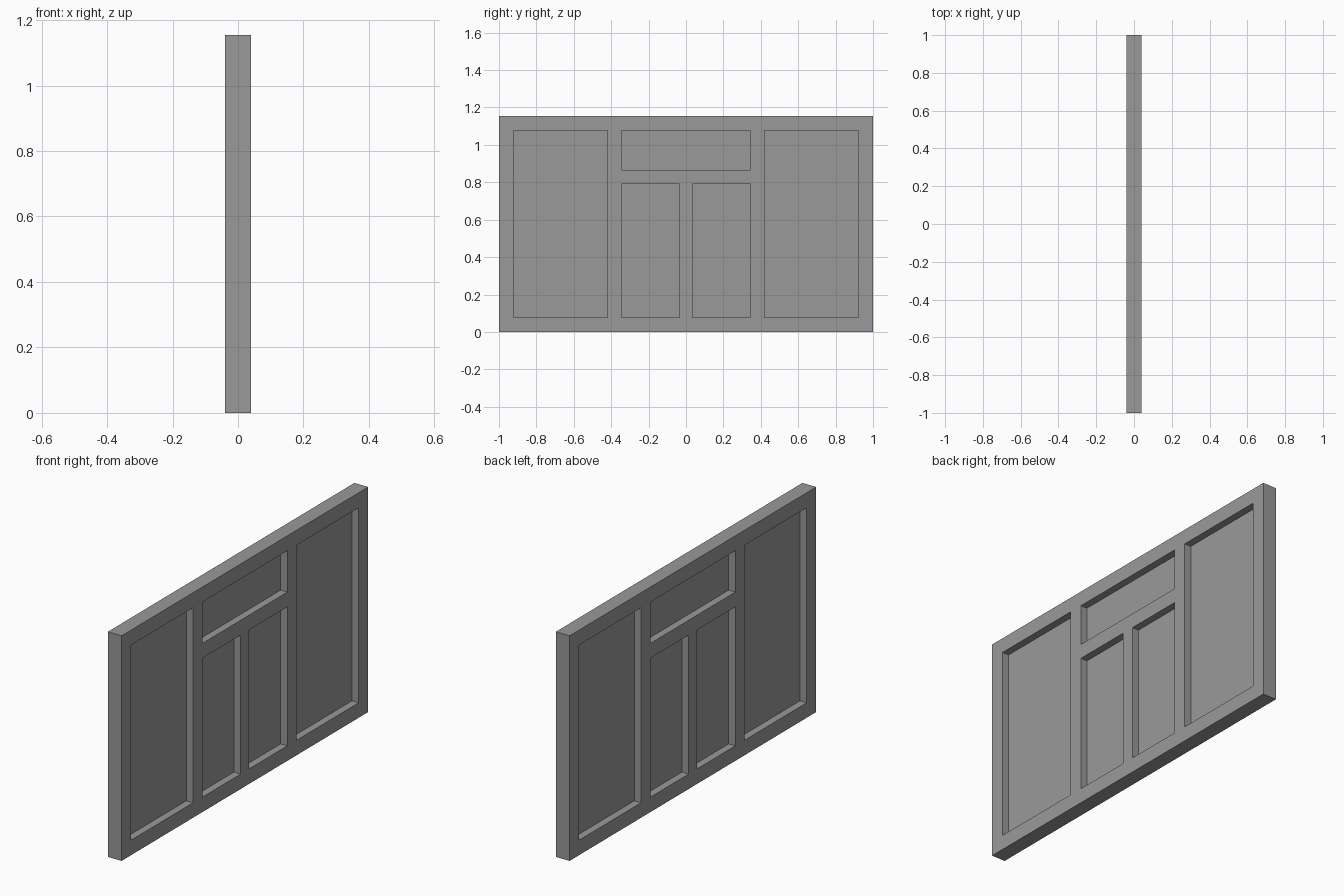
import bpy
import bmesh

cube = bpy.data.objects.get("Cube")
if cube:
    bpy.data.objects.remove(cube, do_unlink=True)

HALF_DEPTH = 0.039
HEIGHT = 1.155
PANE_HALF = 0.001

# Openings as (y0, y1, z0, z1)
OPENINGS = {
    "right_side_pane": (-0.923, -0.42, 0.077, 1.078),
    "left_side_pane": (0.42, 0.923, 0.077, 1.078),
    "top_pane": (-0.345, 0.345, 0.866, 1.078),
    "lower_right_pane": (-0.345, -0.035, 0.077, 0.79),
    "lower_left_pane": (0.035, 0.345, 0.077, 0.79),
}


def make_material(name, rgb):
    mat = bpy.data.materials.new(name)
    mat.use_nodes = True
    color = (*rgb, 1.0)
    mat.diffuse_color = color
    mat.node_tree.nodes["Principled BSDF"].inputs["Base Color"].default_value = color
    return mat


grey = make_material("mid grey", (0.32, 0.32, 0.32))


def extruded_plate(name, rects, half):
    """Flat rectangles in the yz plane, merged and extruded along x."""
    bm = bmesh.new()
    for y0, y1, z0, z1 in rects:
        corners = [(y0, z0), (y1, z0), (y1, z1), (y0, z1)]
        bm.faces.new([bm.verts.new((-half, y, z)) for y, z in corners])
    bmesh.ops.remove_doubles(bm, verts=bm.verts, dist=1e-5)
    geo = bmesh.ops.extrude_face_region(bm, geom=bm.faces[:], use_keep_orig=True)
    moved = [v for v in geo["geom"] if isinstance(v, bmesh.types.BMVert)]
    bmesh.ops.translate(bm, verts=moved, vec=(2 * half, 0, 0))
    bmesh.ops.recalc_face_normals(bm, faces=bm.faces)
    mesh = bpy.data.meshes.new(name)
    bm.to_mesh(mesh)
    bm.free()
    mesh.materials.append(grey)
    obj = bpy.data.objects.new(name, mesh)
    bpy.context.collection.objects.link(obj)
    return obj


# Frame: grid cells between all opening edges, leaving the openings empty
ys = sorted({-1.0, 1.0} | {y for o in OPENINGS.values() for y in o[:2]})
zs = sorted({0.0, HEIGHT} | {z for o in OPENINGS.values() for z in o[2:]})
cells = []
for y0, y1 in zip(ys, ys[1:]):
    for z0, z1 in zip(zs, zs[1:]):
        y, z = (y0 + y1) / 2, (z0 + z1) / 2
        if not any(a < y < b and c < z < d for a, b, c, d in OPENINGS.values()):
            cells.append((y0, y1, z0, z1))
extruded_plate("window_frame", cells, HALF_DEPTH)

# Thin panes set in the middle of the frame depth
for pane_name, rect in OPENINGS.items():
    extruded_plate(pane_name, [rect], PANE_HALF)
